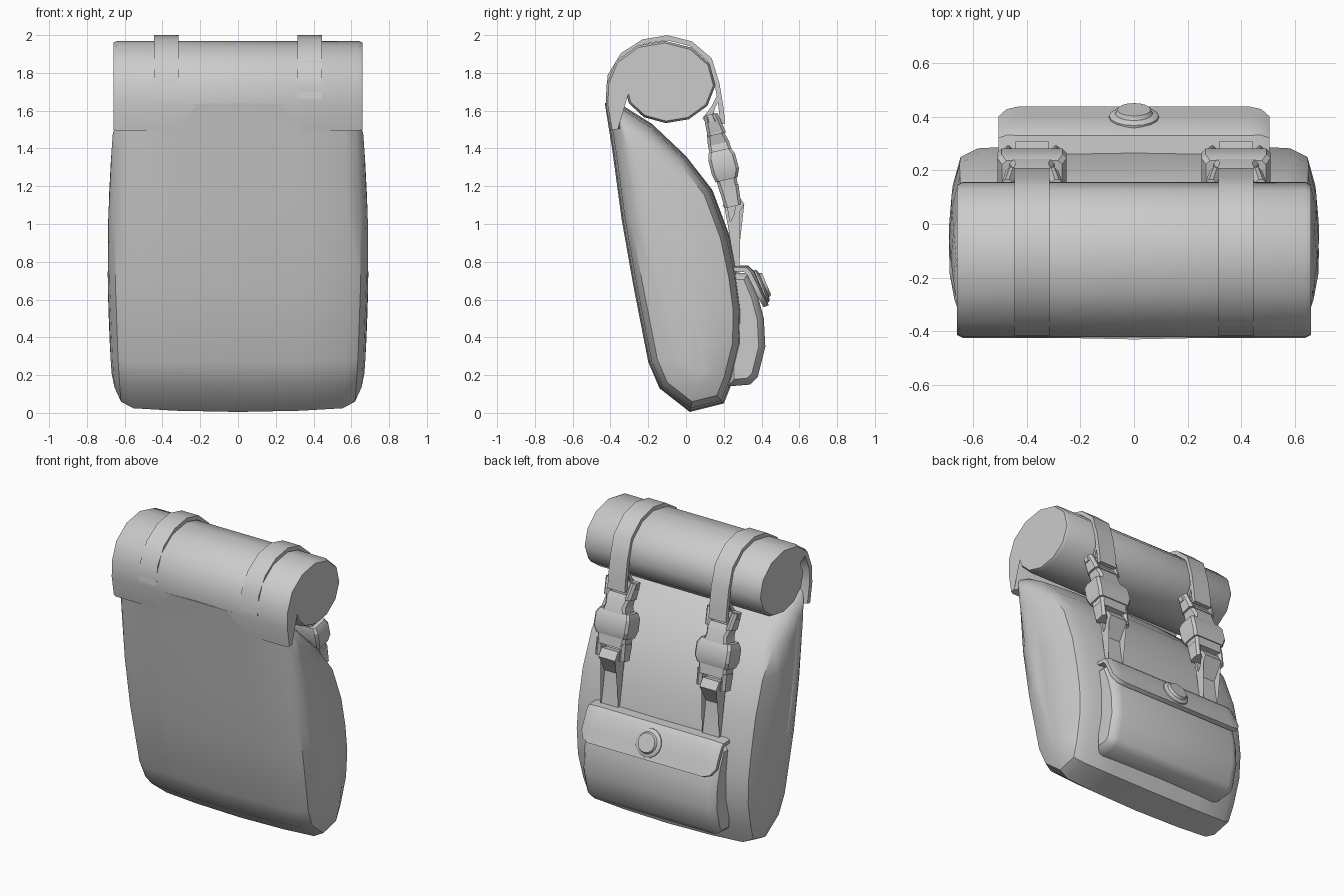
import bpy, bmesh, math
from mathutils import Vector

if "Cube" in bpy.data.objects:
    bpy.data.objects.remove(bpy.data.objects["Cube"])

fabric = bpy.data.materials.new("grey_fabric")
fabric.diffuse_color = (0.6, 0.6, 0.6, 1)
fabric.use_nodes = True
fabric.node_tree.nodes["Principled BSDF"].inputs["Base Color"].default_value = fabric.diffuse_color


def loft(name, rings, angle=35):
    """Skin a list of equally long 3D rings and close both ends."""
    bm = bmesh.new()
    rows = [[bm.verts.new(p) for p in r] for r in rings]
    n = len(rows[0])
    for a, b in zip(rows, rows[1:]):
        for i in range(n):
            j = (i + 1) % n
            bm.faces.new((a[i], a[j], b[j], b[i]))
    ends = [bm.faces.new(rows[0][::-1]), bm.faces.new(rows[-1])]
    bmesh.ops.triangulate(bm, faces=ends)
    bmesh.ops.recalc_face_normals(bm, faces=bm.faces)
    me = bpy.data.meshes.new(name)
    bm.to_mesh(me)
    bm.free()
    me.shade_smooth()
    me.set_sharp_from_angle(angle=math.radians(angle))
    me.materials.append(fabric)
    ob = bpy.data.objects.new(name, me)
    bpy.context.collection.objects.link(ob)
    return ob


def offset(path, d, closed):
    """Shift a 2D path sideways (to its left) with limited mitres."""
    pts, out, n = [Vector(p) for p in path], [], len(path)
    for i, p in enumerate(pts):
        a = pts[i - 1] if closed or i else p
        b = pts[(i + 1) % n] if closed or i < n - 1 else p
        u, v = (p - a), (b - p)
        u = u.normalized() if u.length else v.normalized()
        v = v.normalized() if v.length else u
        m = Vector((-u.y - v.y, u.x + v.x)).normalized()
        out.append(p + m * d / max(0.6, m.dot(Vector((-u.y, u.x)))))
    return out


def sheet(path, t):
    """Closed outline of a strip of thickness t along a path."""
    return offset(path, t / 2, False) + offset(path, -t / 2, False)[::-1]


def at(x, pts):
    return [(x, p[0], p[1]) for p in pts]


def mirrored(half):
    """Half list of (x, outline) from centre outward -> full ring list."""
    return [at(-x, p) for x, p in half[::-1] if x > 0] + [at(x, p) for x, p in half]


def strip(name, path, t, hw, x=0, bevel=0.0):
    rings = [at(x - hw, sheet(path, t - bevel)), at(x + hw, sheet(path, t - bevel))]
    if bevel:
        rings[1:1] = [at(x - hw + bevel, sheet(path, t)), at(x + hw - bevel, sheet(path, t))]
    return loft(name, rings)


# Main bag: side outline, counter-clockwise in (y, z), lofted across x
outline = [(.02, .005), (.2, .05), (.25, .175), (.296, .36), (.30, .545), (.275, .73),
           (.23, .94), (.14, 1.18), (0, 1.36), (-.18, 1.53), (-.34, 1.63), (-.43, 1.64),
           (-.39, 1.39), (-.34, 1.02), (-.28, .68), (-.2, .27), (-.14, .13)]


def to_spine(pts, k):
    res = []
    for p in pts:
        z = min(max(p[1], .25), 1.45)
        res.append(Vector(p).lerp(Vector((.05 - .29 * (z - .3), z)), k))
    return res


rim = offset(outline, .05, True)
body = [(0, outline), (.35, offset(outline, .006, True)), (.585, offset(outline, .018, True)),
        (.65, rim), (.68, to_spine(rim, .4)), (.69, to_spine(rim, .8))]
rings = mirrored(body)
rings = [[(x * (1 - .055 * ((z - .8) / .8) ** 2), y, z) for x, y, z in r] for r in rings]
loft("bag_body", rings, 32)

# Rolled top: one sheet wound into a spiral
spiral = [(-.375, 1.5), (-.398, 1.63)]
for i in range(30):
    k = i / 12
    s, a = 1 - .3 * k, math.pi - 2 * math.pi * k
    spiral.append((-.115 + .28 * s * math.cos(a) + .012 * k, 1.735 + .225 * s * math.sin(a)))
strip("rolled_top", spiral, .052, .66, 0, .022)

# Pocket with rounded corners
pocket = [(.22, .14), (.34, .15), (.38, .19), (.42, .35), (.412, .5), (.38, .62),
          (.33, .74), (.22, .74)]
small = offset(pocket, .035, True)
loft("pocket", mirrored([(.44, pocket), (.475, offset(pocket, .01, True)), (.5, small)]), 40)

# Pocket flap, shorter and pulled in at its ends
flap = [(.25, .765), (.325, .765), (.352, .74), (.39, .65), (.425, .565)]
corner = [(.25, .76), (.315, .757), (.335, .735), (.37, .665), (.39, .62)]
mid = [(.25, .765), (.325, .763), (.349, .738), (.385, .65), (.415, .58)]
loft("pocket_flap", mirrored([(.43, sheet(flap, .028)), (.475, sheet(mid, .028)),
                              (.505, sheet(corner, .024))]), 40)

# Round button in two steps
out = Vector((0, .92, .39))
up = Vector((0, -.39, .92))
centre = Vector((0, .385, .665))
loft("button", [[centre + out * h + r * (Vector((math.cos(t), 0, 0)) + up * math.sin(t))
                 for t in (2 * math.pi * i / 16 for i in range(16))]
                for h, r in ((-.02, .093), (.02, .093), (.028, .082), (.03, .07), (.045, .062))])

# Buckle frame: s runs down the buckle, n points away from the bag
TOP = Vector((.135, 1.57))
DOWN = Vector((.232, -.973))
OUT = Vector((.973, .232))


def block(name, x, sections, c=.015):
    """Chamfered block from sections (s, x0, x1, n0, n1)."""
    rings = []
    for s, x0, x1, n0, n1 in sections:
        ring = []
        for px, pn in ((x0 + c, n0), (x1 - c, n0), (x1, n0 + c), (x1, n1 - c),
                       (x1 - c, n1), (x0 + c, n1), (x0, n1 - c), (x0, n0 + c)):
            q = TOP + DOWN * s + OUT * pn
            ring.append((x + px, q.x, q.y))
        rings.append(ring)
    return loft(name, rings, 25)


over = [(-.412, 1.66), (-.402, 1.785), (-.335, 1.895), (-.225, 1.965), (-.1, 1.986),
        (.025, 1.955), (.125, 1.87), (.165, 1.74), (.185, 1.62), (.195, 1.53)]
fold = [(.17, 1.67), (.145, 1.62), (.1, 1.56), (.13, 1.53), (.165, 1.55)]
lower = [(.2, 1.09), (.225, 1.135), (.27, 1.145), (.298, 1.105), (.26, 1.04), (.232, .99),
         (.245, .9), (.275, .74)]
tail = [(.21, 1.1), (.222, 1.03), (.235, .97)]

for side, x in (("left", -.38), ("right", .38)):
    # Straps
    strip("upper_strap_" + side, over, .026, .065, x)
    strip("strap_fold_" + side, fold, .02, .06, x)
    strip("lower_strap_" + side, lower, .018, .062, x)
    strip("strap_tail_" + side, tail, .016, .062, x)
    # Insert half of the buckle
    block("buckle_top_bar_" + side, x, [(-.012, -.115, .115, -.035, .02), (.03, -.115, .115, -.035, .025)])
    block("buckle_rung_" + side, x, [(.07, -.1, .1, -.035, .04), (.1, -.1, .1, -.04, .05)])
    for m in (-1, 1):
        x0, x1 = sorted((m * .07, m * .115))
        y0, y1 = sorted((m * .055, m * .098))
        block("buckle_arm_" + side, x, [(-.01, x0, x1, -.04, .035), (.1, y0, y1, -.045, .055)])
        # Side rails at the lower end
        r0, r1 = sorted((m * .07, m * .108))
        block("buckle_rail_" + side, x, [(.38, r0, r1, -.05, .055), (.49, r0, r1, -.045, .045)])
    block("buckle_insert_" + side, x, [(.08, -.09, .09, -.045, .04), (.15, -.075, .075, -.055, .06),
                                      (.21, -.09, .09, -.055, .065)])
    # Socket half of the buckle
    block("buckle_socket_" + side, x, [(.185, -.112, .112, -.06, .06), (.22, -.128, .128, -.07, .075),
                                      (.3, -.128, .128, -.07, .078), (.345, -.115, .115, -.06, .06)])
    block("buckle_base_" + side, x, [(.33, -.105, .105, -.055, .055), (.41, -.1, .1, -.05, .05)])
    block("buckle_low_bar_" + side, x, [(.46, -.1, .1, -.025, .025), (.49, -.1, .1, -.025, .025)], .01)
